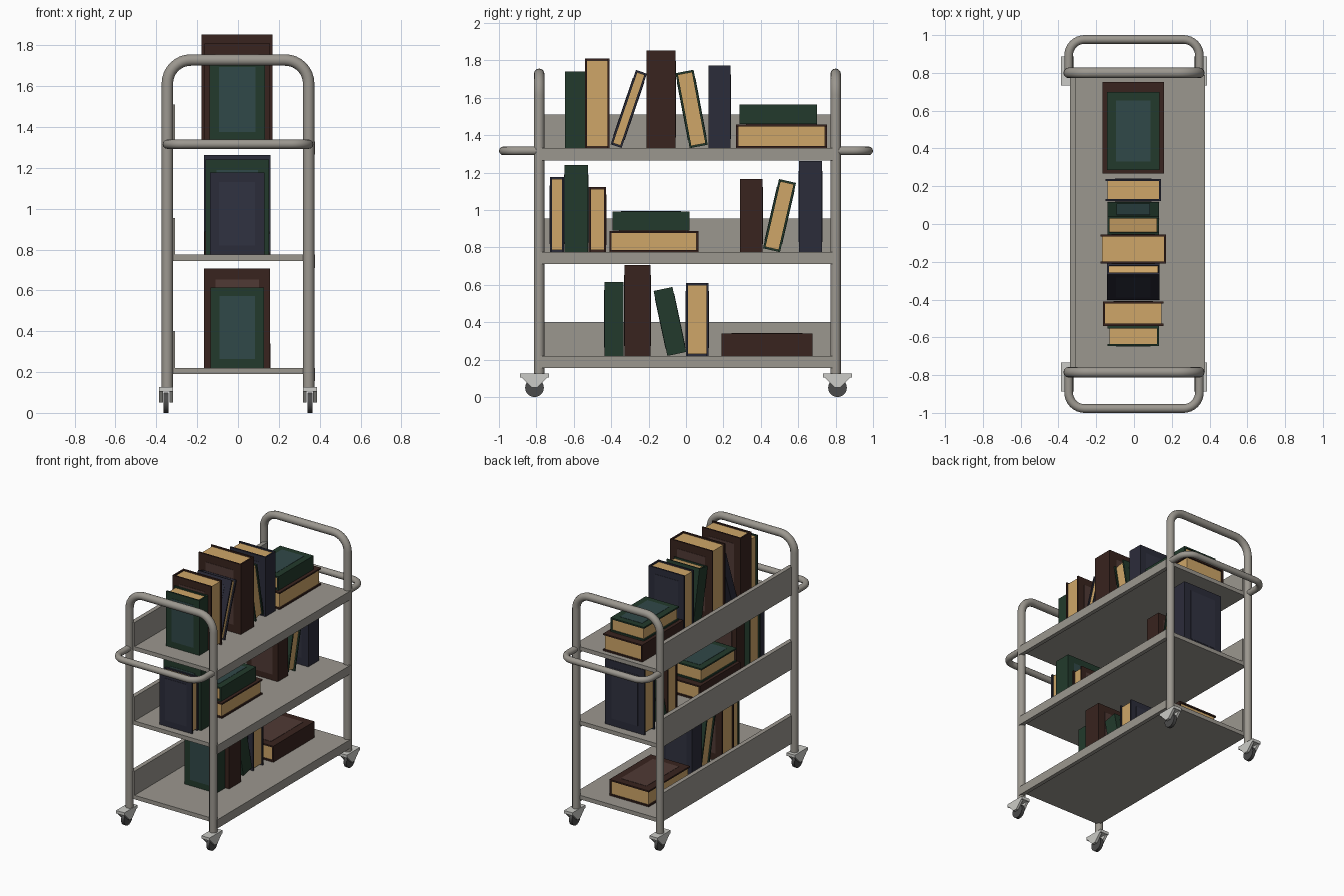
import bpy, bmesh, math
from mathutils import Matrix, Vector

if "Cube" in bpy.data.objects:
    bpy.data.objects.remove(bpy.data.objects["Cube"])


def mat(name, r, g, b):
    m = bpy.data.materials.new(name)
    m.diffuse_color = (r, g, b, 1)
    m.use_nodes = True
    m.node_tree.nodes["Principled BSDF"].inputs["Base Color"].default_value = m.diffuse_color
    return m


METAL = mat("warm_metal", .33, .31, .275)
TYRE = mat("tyre", .07, .07, .07)
LIGHT = mat("caster_metal", .6, .6, .57)
PAGES = mat("pages", .62, .38, .14)
COVERS = {"brown": mat("brown_cover", .04, .017, .013),
          "green": mat("green_cover", .016, .042, .025),
          "navy": mat("navy_cover", .024, .025, .042)}
PANELS = {"brown": mat("brown_panel", .08, .042, .035),
          "green": mat("green_panel", .03, .065, .065),
          "navy": mat("navy_panel", .03, .032, .052)}


def finish(name, bm, mats):
    bmesh.ops.recalc_face_normals(bm, faces=bm.faces[:])
    me = bpy.data.meshes.new(name)
    bm.to_mesh(me)
    bm.free()
    ob = bpy.data.objects.new(name, me)
    for m in mats:
        me.materials.append(m)
    bpy.context.collection.objects.link(ob)
    return ob


def add_box(bm, lo, hi, mi=0):
    lo, hi = Vector(lo), Vector(hi)
    size = hi - lo
    M = Matrix.Translation((lo + hi) / 2) @ Matrix.Diagonal((*size, 1))
    for v in bmesh.ops.create_cube(bm, size=1, matrix=M)["verts"]:
        for f in v.link_faces:
            f.material_index = mi


def add_prism(bm, pts, offset):
    f = bm.faces.new([bm.verts.new(p) for p in pts])
    r = bmesh.ops.extrude_face_region(bm, geom=[f], use_keep_orig=True)
    bmesh.ops.translate(bm, vec=offset,
                        verts=[v for v in r["geom"] if isinstance(v, bmesh.types.BMVert)])


def smooth(ob):
    bpy.ops.object.select_all(action='DESELECT')
    ob.select_set(True)
    bpy.context.view_layer.objects.active = ob
    bpy.ops.object.shade_smooth_by_angle(angle=math.radians(40))


def u_tube(name, half, start, end, corner, radius, place):
    # U-shaped pipe in (u, v), rounded at the two far corners
    s = 1 if end > start else -1
    pts = [(-half, start)]
    for k in range(9):
        a = math.pi / 2 * k / 8
        pts.append((-half + corner * (1 - math.cos(a)), end - s * corner * (1 - math.sin(a))))
    pts += [(-u, v) for u, v in reversed(pts)]
    cu = bpy.data.curves.new(name, 'CURVE')
    cu.dimensions = '3D'
    cu.bevel_depth = radius
    cu.bevel_resolution = 4
    cu.use_fill_caps = True
    sp = cu.splines.new('POLY')
    sp.points.add(len(pts) - 1)
    for p, (u, v) in zip(sp.points, pts):
        p.co = (*place(u, v), 1)
    cu.materials.append(METAL)
    ob = bpy.data.objects.new(name, cu)
    bpy.context.collection.objects.link(ob)
    bpy.ops.object.select_all(action='DESELECT')
    ob.select_set(True)
    bpy.context.view_layer.objects.active = ob
    bpy.ops.object.convert(target='MESH')
    smooth(bpy.context.object)


# End frames and push handles
for end, y, tip in (("front", -.785, -.977), ("back", .8, .977)):
    u_tube(end + "_frame", .346, .12, 1.728, .115, .028, lambda u, v: (u, y, v))
    u_tube(end + "_handle", .346, y, tip, .085, .023, lambda u, v: (u, v, 1.316))

# Shelves: folded profile with raised back panel and hanging front lip
for name, z in (("bottom", .22), ("middle", .775), ("top", 1.33)):
    prof = [(-.34, -.03), (-.34, .18), (-.308, .18), (-.308, 0), (.376, 0),
            (.376, -.065), (.346, -.065), (.346, -.03)]
    bm = bmesh.new()
    add_prism(bm, [(x, -.78, z + h) for x, h in prof], (0, 1.57, 0))
    finish(name + "_shelf", bm, [METAL])

# Casters: wheel between two tapered fork plates
for sx in (-1, 1):
    for sy in (-1, 1):
        cx, cy = sx * .352, sy * .81
        tag = ("left" if sx < 0 else "right") + ("_front" if sy < 0 else "_back")
        bm = bmesh.new()
        for x in (-.034, .016):
            tri = [(-.077, .127), (.077, .127), (.077, .115), (.015, .05), (-.015, .05), (-.077, .115)]
            add_prism(bm, [(cx + x, cy + a, b) for a, b in tri], (.018, 0, 0))
        add_box(bm, (cx - .034, cy - .077, .105), (cx + .034, cy + .077, .127))
        finish(tag + "_caster_fork", bm, [LIGHT])
        bm = bmesh.new()
        bmesh.ops.create_cone(bm, cap_ends=True, segments=24, radius1=.05, radius2=.05, depth=.024,
                              matrix=Matrix.Translation((cx, cy, .05)) @ Matrix.Rotation(math.pi / 2, 4, 'Y'))
        smooth(finish(tag + "_caster_wheel", bm, [TYRE]))


count = 0


def book(color, y, z, thick, height, spine, angle=0):
    # Centre (y, z); spine is +1 when it faces +x; angle turns about x
    global count
    count += 1
    w, t, h, c = height * .333, thick / 2, height / 2, .011
    bm = bmesh.new()
    for s in (-1, 1):
        a, b = sorted((s * t, s * (t - c)))
        add_box(bm, (-w, a, -h), (w, b, h))
        a, b = sorted((s * t, s * (t + .002)))
        add_box(bm, (-w * .66, a, -h * .78), (w * .66, b, h * .78), 2)
    a, b = sorted((spine * w, spine * (w - c)))
    add_box(bm, (a, -t + c, -h), (b, t - c, h))
    a, b = sorted((spine * (w - c), -spine * (w - .01)))
    add_box(bm, (a, -t + c, -h + .01), (b, t - c, h - .01), 1)
    ob = finish(f"{color}_book_{count}", bm, [COVERS[color], PAGES, PANELS[color]])
    ob.matrix_world = Matrix.Translation((-.004, y, z)) @ Matrix.Rotation(math.radians(angle), 4, 'X')


def upright(base, color, y0, y1, top, spine):
    book(color, (y0 + y1) / 2, (base + top) / 2, y1 - y0, top - base, spine)


def flat(color, y0, y1, z0, z1, spine):
    book(color, (y0 + y1) / 2, (z0 + z1) / 2, z1 - z0, y1 - y0, spine, -90)


# Top shelf books
for b in (("green", -.646, -.541, 1.74, 1), ("brown", -.539, -.41, 1.81, -1),
          ("brown", -.21, -.056, 1.853, 1), ("navy", .121, .239, 1.773, 1)):
    upright(1.33, *b)
book("navy", -.306, 1.54, .062, .42, -1, -18.8)
book("green", .03, 1.54, .098, .408, -1, 10.7)
flat("brown", .267, .753, 1.33, 1.458, -1)
flat("green", .285, .70, 1.46, 1.563, 1)

# Middle shelf books
for b in (("navy", -.727, -.652, 1.176, -1), ("green", -.65, -.523, 1.24, 1),
          ("brown", -.52, -.427, 1.122, -1), ("brown", .29, .41, 1.166, 1),
          ("navy", .603, .727, 1.262, 1)):
    upright(.775, *b)
book("green", .50, .97, .093, .38, -1, -13)
flat("brown", -.41, .067, .775, .888, -1)
flat("green", -.394, .02, .89, .993, 1)

# Bottom shelf books
for b in (("green", -.437, -.335, .615, 1), ("brown", -.33, -.19, .706, 1),
          ("navy", 0, .12, .61, -1)):
    upright(.22, *b)
book("green", -.086, .404, .103, .355, 1, 12)
flat("brown", .19, .677, .22, .34, 1)
